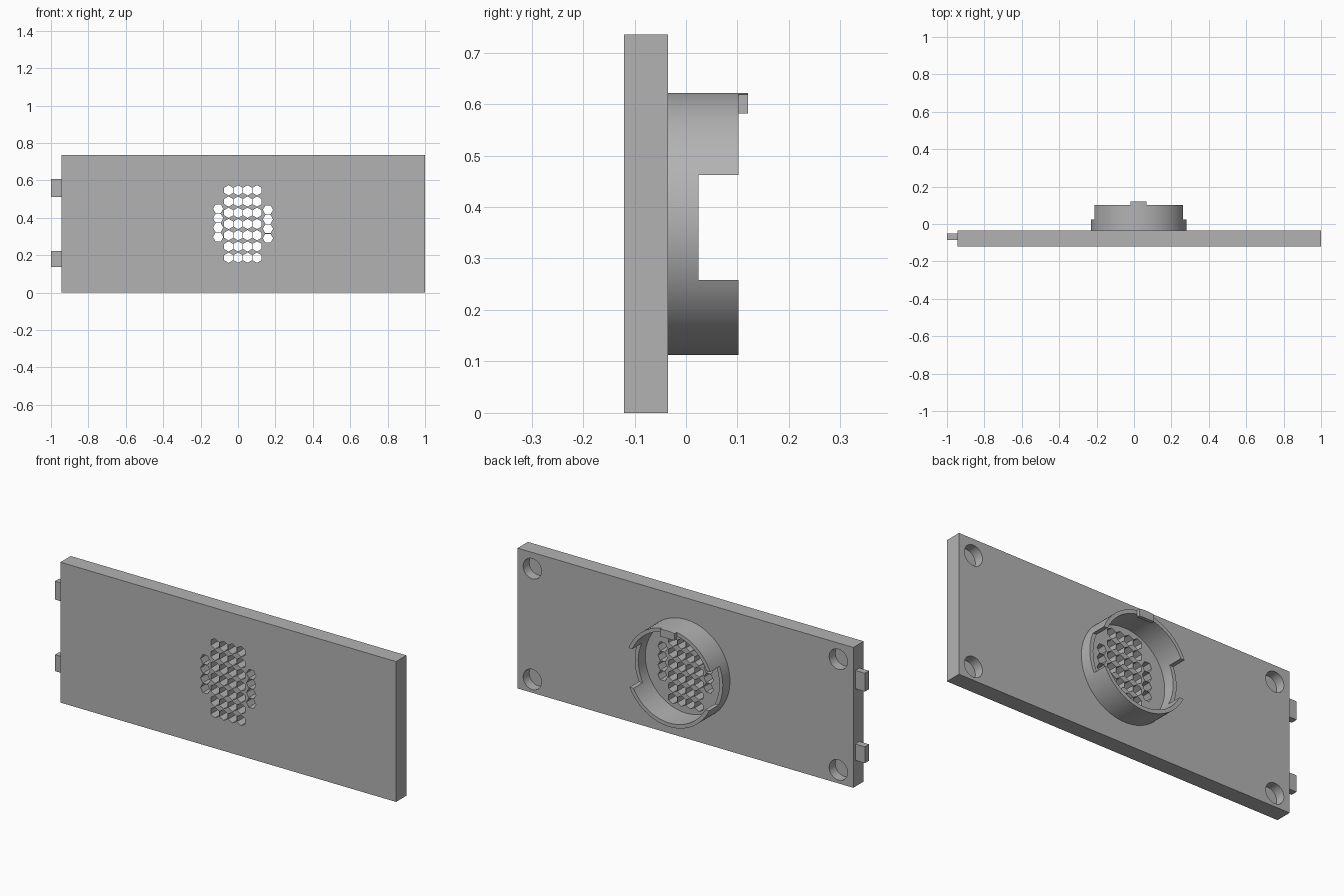
import bpy, bmesh, math
from mathutils import Matrix

cube = bpy.data.objects.get("Cube")
if cube:
    bpy.data.objects.remove(cube, do_unlink=True)

grey = bpy.data.materials.new("mid grey")
grey.use_nodes = True
COLOUR = (0.45, 0.45, 0.45, 1)
grey.diffuse_color = COLOUR
grey.node_tree.nodes["Principled BSDF"].inputs["Base Color"].default_value = COLOUR

BACK = -0.035              # rear face of the plate
RING_X, RING_Z = 0.025, 0.367
RING_R, RING_INNER = 0.255, 0.235


def finish(name, bm):
    bmesh.ops.recalc_face_normals(bm, faces=bm.faces)
    mesh = bpy.data.meshes.new(name)
    bm.to_mesh(mesh)
    bm.free()
    mesh.materials.append(grey)
    obj = bpy.data.objects.new(name, mesh)
    bpy.context.collection.objects.link(obj)
    return obj


def add_prism(bm, points, y0, y1):
    """Extrude an x-z outline from y0 to y1."""
    face = bm.faces.new([bm.verts.new((x, y0, z)) for x, z in points])
    out = bmesh.ops.extrude_face_region(bm, geom=[face])
    verts = [v for v in out["geom"] if isinstance(v, bmesh.types.BMVert)]
    bmesh.ops.translate(bm, verts=verts, vec=(0, y1 - y0, 0))


def circle(x, z, r, n, turn=0.0):
    return [(x + r * math.cos(turn + math.tau * i / n),
             z + r * math.sin(turn + math.tau * i / n)) for i in range(n)]


def rect(x0, x1, z0, z1):
    return [(x0, z0), (x1, z0), (x1, z1), (x0, z1)]


def prism(name, points, y0, y1):
    bm = bmesh.new()
    add_prism(bm, points, y0, y1)
    return finish(name, bm)


def select(obj):
    bpy.ops.object.select_all(action="DESELECT")
    obj.select_set(True)
    bpy.context.view_layer.objects.active = obj


def cut(obj, cutter):
    cutter.hide_render = True
    mod = obj.modifiers.new("cut", "BOOLEAN")
    mod.operation = "DIFFERENCE"
    mod.solver = "EXACT"
    mod.object = cutter
    select(obj)
    bpy.ops.object.modifier_apply(modifier=mod.name)
    bpy.data.objects.remove(cutter, do_unlink=True)


def smooth(obj):
    select(obj)
    bpy.ops.object.shade_smooth_by_angle(angle=math.radians(30))


# Plate with a hexagonal grille and four blind corner pockets
plate = prism("panel", rect(-0.945, 1, 0, 0.735), -0.12, BACK)
bm = bmesh.new()
HEX = 0.0275
for col in range(4):
    for row in range(7):
        add_prism(bm, circle(-0.05 + 0.0505 * col, 0.187 + 0.06 * row, HEX, 6, math.pi / 6), -0.2, 0.1)
for x, z in ((-0.106, 0.297), (0.16, 0.291)):
    for row in range(4):
        add_prism(bm, circle(x, z + 0.0505 * row, HEX, 6), -0.2, 0.1)
for x in (-0.858, 0.915):
    for z in (0.07, 0.65):
        add_prism(bm, circle(x, z, 0.053, 40), BACK - 0.05, 0.1)
cut(plate, finish("panel_cutter", bm))
smooth(plate)

# Holder ring with side notches
ring = prism("holder_ring", circle(RING_X, RING_Z, RING_R, 96), BACK, 0.102)
cut(ring, prism("ring_bore", circle(RING_X, RING_Z, RING_INNER, 96), -0.2, 0.2))
cut(ring, prism("ring_notch", rect(-0.5, 0.5, 0.258, 0.462), 0.024, 0.2))
smooth(ring)

# Retaining hook on the rim, following the ring's curve on top
HALF = 0.043
steps = [HALF - HALF * i / 4 for i in range(9)]
arc = [(RING_X + dx, RING_Z + math.sqrt(RING_R ** 2 - dx ** 2)) for dx in steps]
prism("rim_hook", [(RING_X - HALF, 0.582), (RING_X + HALF, 0.582)] + arc, 0.102, 0.12)

# Side tabs
for name, z0, z1 in (("lower_tab", 0.137, 0.223), ("upper_tab", 0.512, 0.608)):
    prism(name, rect(-1, -0.945, z0, z1), -0.086, -0.052)
